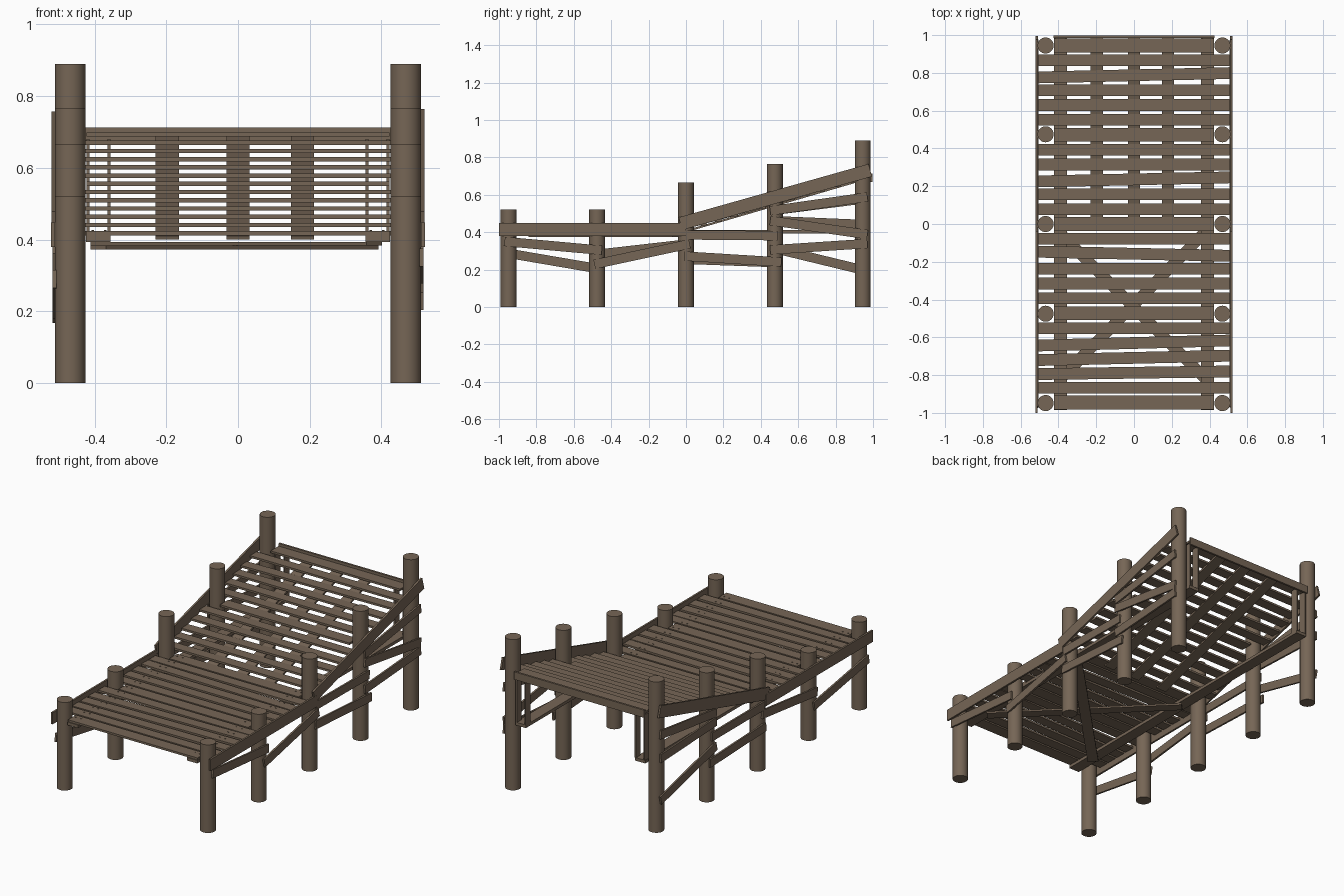
import bpy, math
from mathutils import Vector

if "Cube" in bpy.data.objects:
    bpy.data.objects.remove(bpy.data.objects["Cube"])

wood = bpy.data.materials.new("weathered brown wood")
wood.diffuse_color = (0.18, 0.132, 0.092, 1)
wood.use_nodes = True
wood.node_tree.nodes["Principled BSDF"].inputs["Base Color"].default_value = wood.diffuse_color


def box(name, center, size, rot=(0, 0, 0)):
    bpy.ops.mesh.primitive_cube_add(size=1, location=center, rotation=rot)
    o = bpy.context.object
    o.name = name
    o.scale = size
    o.data.materials.append(wood)
    return o


def cylinder(name, center, r, h, sides):
    bpy.ops.mesh.primitive_cylinder_add(vertices=sides, radius=r, depth=h, location=center)
    o = bpy.context.object
    o.name = name
    o.data.materials.append(wood)
    return o


def side_board(name, x, a, b, width, thick=0.011):
    """Board in the yz plane, running from a=(y,z) to b=(y,z)."""
    dy, dz = b[0] - a[0], b[1] - a[1]
    return box(name, (x, (a[0] + b[0]) / 2, (a[1] + b[1]) / 2),
               (thick, math.hypot(dy, dz), width), (math.atan2(dz, dy), 0, 0))


def ramp_z(y):
    return 0.424 + max(0, y) * 0.291


# round posts, rising toward the back
for y, h in ((-0.948, 0.52), (-0.475, 0.52), (0, 0.665), (0.475, 0.765), (0.945, 0.89)):
    for s in (-1, 1):
        cylinder("post", (s * 0.468, y, h / 2), 0.0425, h, 32)
        bpy.ops.object.shade_smooth_by_angle(angle=math.radians(40))

# deck planks: flat in front, stepping up behind; every sixth fits between posts
tilts = {3: 1.3, 4: 1.5, 10: -1.2, 15: 1.2, 22: 1.3, 2: 0.8}
for i in range(25):
    y = -0.945 + i * 0.07875
    short = i % 6 == 0
    w = 0.845 if short else 1.012
    d = 0.074 if short else 0.062
    box("deck_plank", (0, y, ramp_z(y) - 0.006), (w, d, 0.012),
        (0, 0, math.radians(tilts.get(i, 0))))
    if y < 0.02:  # nail heads
        for x in (-0.405, -0.37, 0.37, 0.405):
            cylinder("nail_head", (x, y + 0.012, 0.424), 0.004, 0.005, 6)

# flat outer stringers under the deck, full length
for s in (-1, 1):
    box("outer_stringer", (s * 0.39, 0, 0.402), (0.068, 1.97, 0.018))
    # small uprights at the back end
    for x in (0.36, 0.418):
        box("back_upright", (s * x, 0.965, 0.545), (0.008, 0.045, 0.27))

# sloped inner stringers under the ramp
for x in (-0.197, 0, 0.18):
    o = side_board("ramp_stringer", x, (0.0, 0.405), (0.985, 0.692), 0.011, 0.065)

# header across the back
box("back_header", (0, 0.992, 0.69), (0.85, 0.012, 0.045))

# crossed braces under the front deck
for name, a, b, z in (("cross_brace_a", (-0.39, -0.05), (0.38, -0.82), 0.388),
                      ("cross_brace_b", (0.37, -0.05), (-0.39, -0.82), 0.378)):
    dx, dy = b[0] - a[0], b[1] - a[1]
    box(name, ((a[0] + b[0]) / 2, (a[1] + b[1]) / 2, z),
        (math.hypot(dx, dy), 0.06, 0.01), (0, 0, math.atan2(dy, dx)))

# main side rails
for s in (-1, 1):
    side_board("front_rail", s * 0.516, (-1.0, 0.414), (0.0, 0.414), 0.068)
    side_board("ramp_rail", s * 0.515, (-0.03, 0.445), (0.985, 0.727 + 0.004 * s), 0.07)

# crooked side braces: (start, end) in y, z
right = [((-0.97, 0.35), (-0.45, 0.303)), ((-0.49, 0.228), (0.02, 0.337)),
         ((0.0, 0.385), (0.49, 0.381)), ((-0.01, 0.272), (0.51, 0.24)),
         ((0.45, 0.514), (0.97, 0.588)), ((0.45, 0.462), (0.97, 0.387)),
         ((0.45, 0.305), (0.97, 0.339))]
left = [((-0.97, 0.29), (-0.46, 0.203)), ((-0.49, 0.28), (0.02, 0.338)),
        ((0.0, 0.385), (0.49, 0.385)), ((-0.01, 0.255), (0.51, 0.236)),
        ((0.45, 0.514), (0.97, 0.58)), ((0.45, 0.462), (0.97, 0.44)),
        ((0.45, 0.318), (0.97, 0.192))]
for x, braces in ((0.512, right), (-0.512, left)):
    for a, b in braces:
        side_board("side_brace", x, a, b, 0.05)
